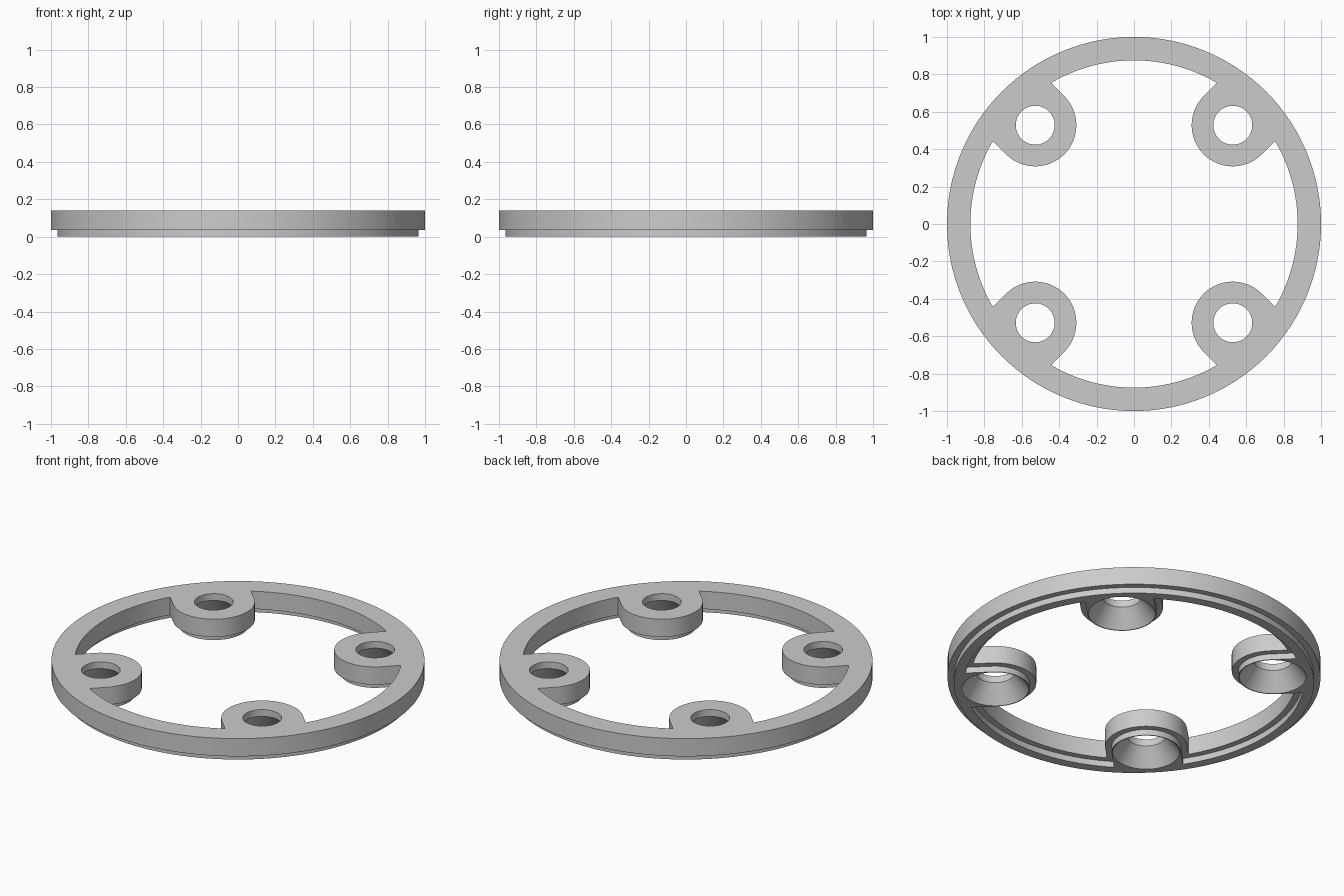
import bpy
import bmesh
from math import sin, cos, pi, asin, sqrt

cube = bpy.data.objects.get("Cube")
if cube:
    bpy.data.objects.remove(cube, do_unlink=True)

# Main dimensions
TOP, STEP_Z, STEP_IN = 0.14, 0.035, 0.035
RING_OUT, RING_IN = 1.0, 0.875
LUG_DIST, LUG_R = 0.747, 0.22
HOLE_R, MOUTH_R, CONE_TOP = 0.104, 0.18, 0.1


def circle(cx, cy, r, n):
    return [(cx + r * cos(2 * pi * i / n), cy + r * sin(2 * pi * i / n)) for i in range(n)]


def inner_outline(inset):
    """Inside edge of the ring with four round-ended lugs pointing inwards."""
    radius, half = RING_IN + inset, LUG_R - inset
    root = asin(half / radius)
    reach = sqrt(radius ** 2 - half ** 2)
    quarter = [(reach, -half)]
    for i in range(33):
        t = -pi / 2 - pi * i / 32
        quarter.append((LUG_DIST + half * cos(t), half * sin(t)))
    quarter.append((reach, half))
    for i in range(1, 24):
        t = root + (pi / 2 - 2 * root) * i / 24
        quarter.append((radius * cos(t), radius * sin(t)))
    points = []
    for k in range(4):
        a = pi / 4 + k * pi / 2
        points += [(x * cos(a) - y * sin(a), x * sin(a) + y * cos(a)) for x, y in quarter]
    return points


bm = bmesh.new()


def loop(points, z):
    return [bm.verts.new((x, y, z)) for x, y in points]


def loft(loops):
    """Join successive loops with strips of quads."""
    for a, b in zip(loops, loops[1:]):
        for i in range(len(a)):
            j = (i + 1) % len(a)
            bm.faces.new((a[i], a[j], b[j], b[i]))


def cap(loops, direction):
    """Fill a flat face that has holes."""
    edges = [bm.edges.get((l[i - 1], l[i])) for l in loops for i in range(len(l))]
    bmesh.ops.triangle_fill(bm, use_beauty=True, edges=edges, normal=(0, 0, direction))


bottom_edges, top_edges = [], []

# Outer wall and inner lugged wall, each with a stepped lower lip
for outline in (lambda d: circle(0, 0, RING_OUT - d, 128), inner_outline):
    levels = [loop(outline(STEP_IN), 0), loop(outline(STEP_IN), STEP_Z),
              loop(outline(0), STEP_Z), loop(outline(0), TOP)]
    loft(levels)
    bottom_edges.append(levels[0])
    top_edges.append(levels[-1])

# Countersunk screw holes
for k in range(4):
    a = pi / 4 + k * pi / 2
    cx, cy = LUG_DIST * cos(a), LUG_DIST * sin(a)
    levels = [loop(circle(cx, cy, r, 48), z)
              for r, z in ((MOUTH_R, 0), (HOLE_R, CONE_TOP), (HOLE_R, TOP))]
    loft(levels)
    bottom_edges.append(levels[0])
    top_edges.append(levels[-1])

# Flat underside and top
cap(bottom_edges, -1)
cap(top_edges, 1)
bmesh.ops.recalc_face_normals(bm, faces=bm.faces[:])

mesh = bpy.data.meshes.new("mounting_ring")
bm.to_mesh(mesh)
bm.free()
ring = bpy.data.objects.new("mounting_ring", mesh)
bpy.context.collection.objects.link(ring)

# Plain grey finish
grey = bpy.data.materials.new("light_grey")
grey.use_nodes = True
colour = (0.6, 0.6, 0.6, 1)
grey.diffuse_color = colour
grey.node_tree.nodes["Principled BSDF"].inputs["Base Color"].default_value = colour
mesh.materials.append(grey)

bpy.ops.object.select_all(action="DESELECT")
ring.select_set(True)
bpy.context.view_layer.objects.active = ring
bpy.ops.object.shade_smooth_by_angle(angle=pi / 6)
